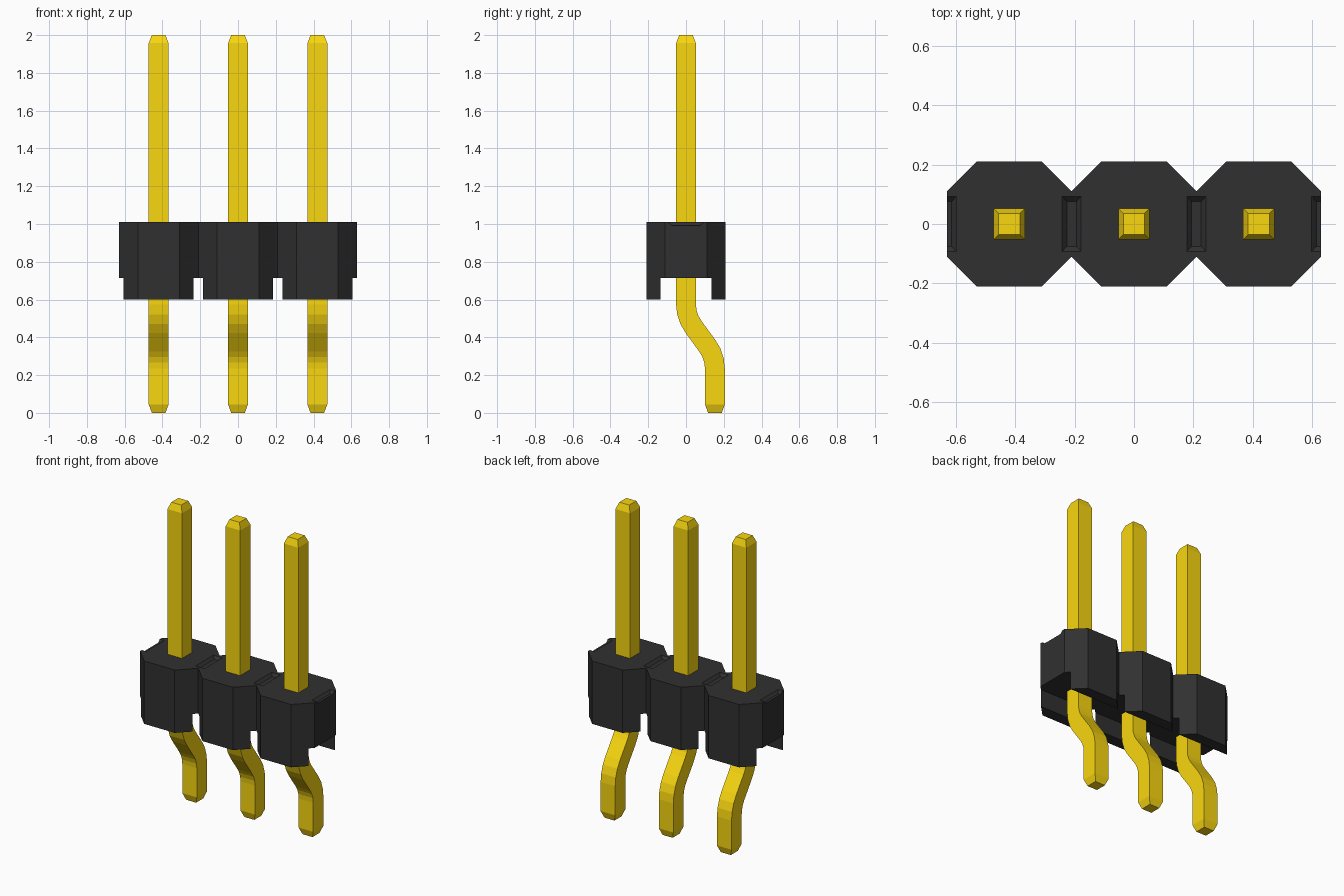
import bpy, bmesh
from math import radians, sin, cos

if "Cube" in bpy.data.objects:
    bpy.data.objects.remove(bpy.data.objects["Cube"])

PITCH = 0.42


def material(name, rgb):
    m = bpy.data.materials.new(name)
    m.diffuse_color = (*rgb, 1)
    m.use_nodes = True
    m.node_tree.nodes["Principled BSDF"].inputs["Base Color"].default_value = m.diffuse_color
    return m


def finish(bm, name, mat):
    bmesh.ops.remove_doubles(bm, verts=bm.verts, dist=0.0005)
    bmesh.ops.recalc_face_normals(bm, faces=bm.faces)
    me = bpy.data.meshes.new(name)
    bm.to_mesh(me)
    bm.free()
    me.materials.append(mat)
    ob = bpy.data.objects.new(name, me)
    bpy.context.collection.objects.link(ob)
    return ob


black = material("black_plastic", (0.03, 0.03, 0.03))
gold = material("gold", (0.95, 0.68, 0.005))

# housing: three octagonal cells with feet below and shallow grooves on top
TOP, MID, LOW, FLOOR = 1.01, 0.715, 0.6, 0.993
SIDE = [(-.21, .11), (-.185, .135), (-.11, .21), (.11, .21), (.185, .135), (.21, .11)]
bm = bmesh.new()


def face(pts, cx):
    bm.faces.new([bm.verts.new((x + cx, y, z)) for x, y, z in pts])


def walls(outline, z0, z1, cx):
    for (xa, ya), (xb, yb) in zip(outline, outline[1:]):
        face([(xa, ya, z0), (xb, yb, z0), (xb, yb, z1), (xa, ya, z1)], cx)


for i in (-1, 0, 1):
    cx = i * PITCH
    # underside of the cell
    under = [p for p in SIDE if p[1] < .2]
    under += [(-x, -y) for x, y in under]
    face([(x, y, MID) for x, y in under], cx)
    # top, notched by the half grooves left and right
    notch = [(.21, .093), (.178, .093), (.178, -.093), (.21, -.093)]
    half = SIDE + notch
    face([(x, y, TOP) for x, y in half + [(-x, -y) for x, y in half]], cx)
    for s in (-1, 1):
        # side walls and foot
        side = [(x, s * y) for x, y in SIDE]
        foot = side[1:5]
        walls(side, MID, TOP, cx)
        walls(foot + foot[:1], LOW, MID, cx)
        face([(x, y, LOW) for x, y in foot], cx)
        # half groove: sloped long wall, sloped ends, floor
        o, n, e = s * .178, s * .194, s * .21
        face([(o, -.093, TOP), (o, .093, TOP), (n, .075, FLOOR), (n, -.075, FLOOR)], cx)
        face([(n, -.075, FLOOR), (n, .075, FLOOR), (e, .075, FLOOR), (e, -.075, FLOOR)], cx)
        for t in (-1, 1):
            face([(o, t * .093, TOP), (e, t * .093, TOP),
                  (e, t * .075, FLOOR), (n, t * .075, FLOOR)], cx)
        # outer end wall of the row
        if s == i:
            end = [(.11, MID), (.11, TOP), (.093, TOP), (.075, FLOOR)]
            end += [(-y, z) for y, z in reversed(end)]
            face([(e, y, z) for y, z in end], cx)
finish(bm, "housing", black)

# pins: square wire with tapered tips and an S-bend below the housing
W, TIP, R, OFF, BEND, STEPS = 0.0525, 0.036, 0.2, 0.153, 37, 3
angles = [radians(BEND * k / STEPS) for k in range(STEPS + 1)]
path = [(0, 2.0, 0, TIP), (0, 1.957, 0, W)]
path += [(R - R * cos(t), .575 - R * sin(t), t, W) for t in angles]
path += [(OFF - R + R * cos(t), .235 + R * sin(t), t, W) for t in reversed(angles)]
path += [(OFF, .045, 0, W), (OFF, 0, 0, TIP)]

for i, name in zip((-1, 0, 1), ("left_pin", "middle_pin", "right_pin")):
    bm = bmesh.new()
    rings = []
    for y, z, t, w in path:
        rings.append([bm.verts.new((i * PITCH + a * w, y + b * w * cos(t), z + b * w * sin(t)))
                      for a, b in ((-1, -1), (1, -1), (1, 1), (-1, 1))])
    for p, q in zip(rings, rings[1:]):
        for k in range(4):
            j = (k + 1) % 4
            bm.faces.new((p[k], p[j], q[j], q[k]))
    bm.faces.new(rings[0])
    bm.faces.new(rings[-1])
    finish(bm, name, gold)
